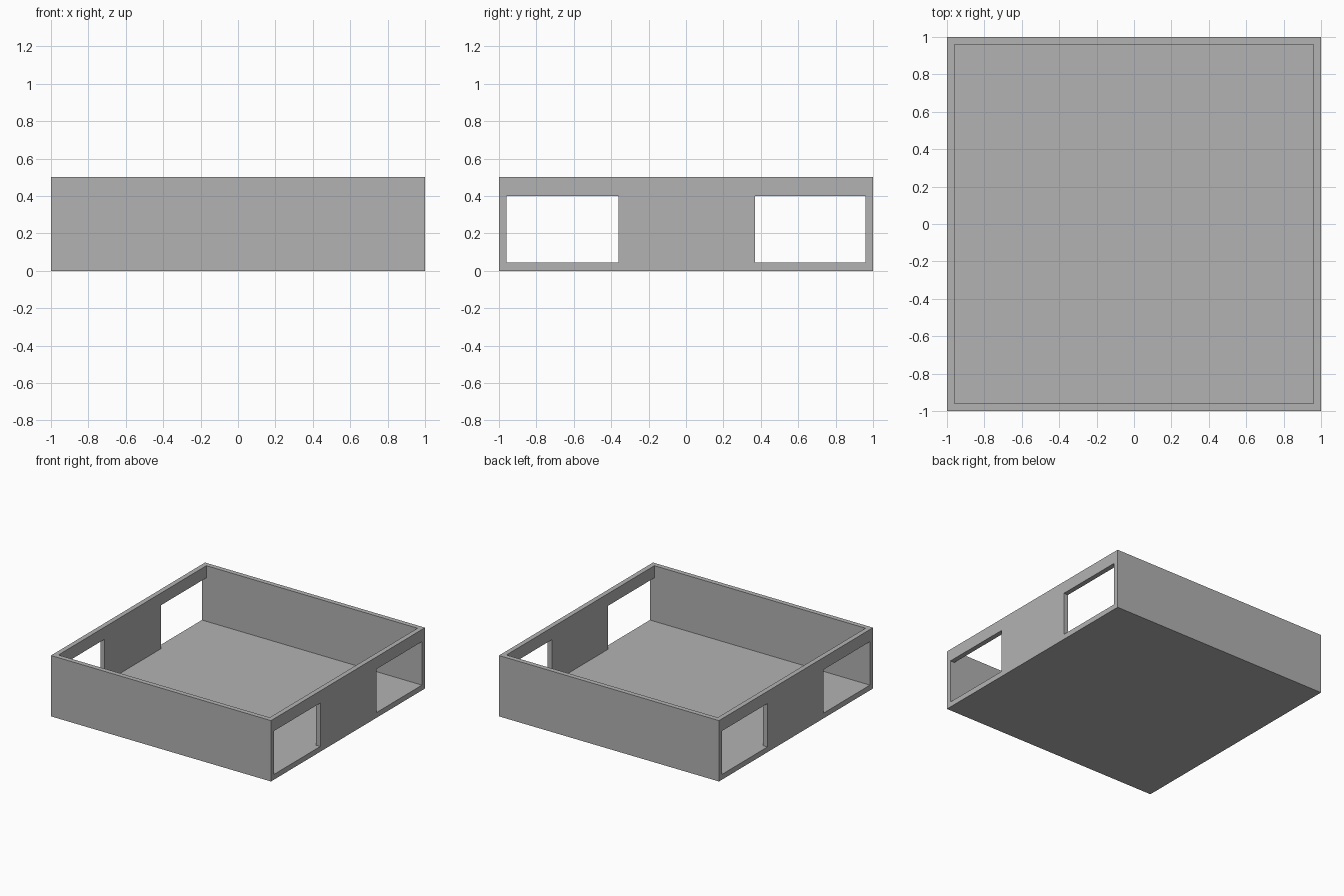
import bpy
import bmesh
from mathutils import Vector

default = bpy.data.objects.get("Cube")
if default:
    bpy.data.objects.remove(default, do_unlink=True)

WALL = 0.04
INNER = 1 - WALL
FLOOR = 0.043
HEIGHT = 0.5
LINTEL = 0.4

grey = bpy.data.materials.new("plain_grey")
grey.use_nodes = True
colour = (0.448, 0.448, 0.448, 1)
grey.diffuse_color = colour
grey.node_tree.nodes["Principled BSDF"].inputs["Base Color"].default_value = colour


def box(name, low, high):
    """Box between two opposite corners."""
    bm = bmesh.new()
    bmesh.ops.create_cube(bm, size=2)
    for v in bm.verts:
        v.co = Vector([h if c > 0 else l for c, l, h in zip(v.co, low, high)])
    mesh = bpy.data.meshes.new(name)
    bm.to_mesh(mesh)
    bm.free()
    mesh.materials.append(grey)
    obj = bpy.data.objects.new(name, mesh)
    bpy.context.collection.objects.link(obj)
    return obj


# Open tray: outer block, hollowed from above
tray = box("open_tray", (-1, -1, 0), (1, 1, HEIGHT))
cutters = [
    box("cavity_cutter", (-INNER, -INNER, FLOOR), (INNER, INNER, HEIGHT + 0.2)),
    # Paired side openings, running through both side walls
    box("front_opening_cutter", (-1.2, -INNER, FLOOR), (1.2, -0.36, LINTEL)),
    box("back_opening_cutter", (-1.2, 0.37, FLOOR), (1.2, INNER, LINTEL)),
]
for cutter in cutters:
    cut = tray.modifiers.new(cutter.name, "BOOLEAN")
    cut.operation = "DIFFERENCE"
    cut.solver = "EXACT"
    cut.object = cutter

# Bake the cuts and remove the cutters
bpy.context.view_layer.update()
evaluated = tray.evaluated_get(bpy.context.evaluated_depsgraph_get())
shell = bpy.data.meshes.new_from_object(evaluated)
tray.modifiers.clear()
tray.data = shell
for cutter in cutters:
    bpy.data.objects.remove(cutter, do_unlink=True)
